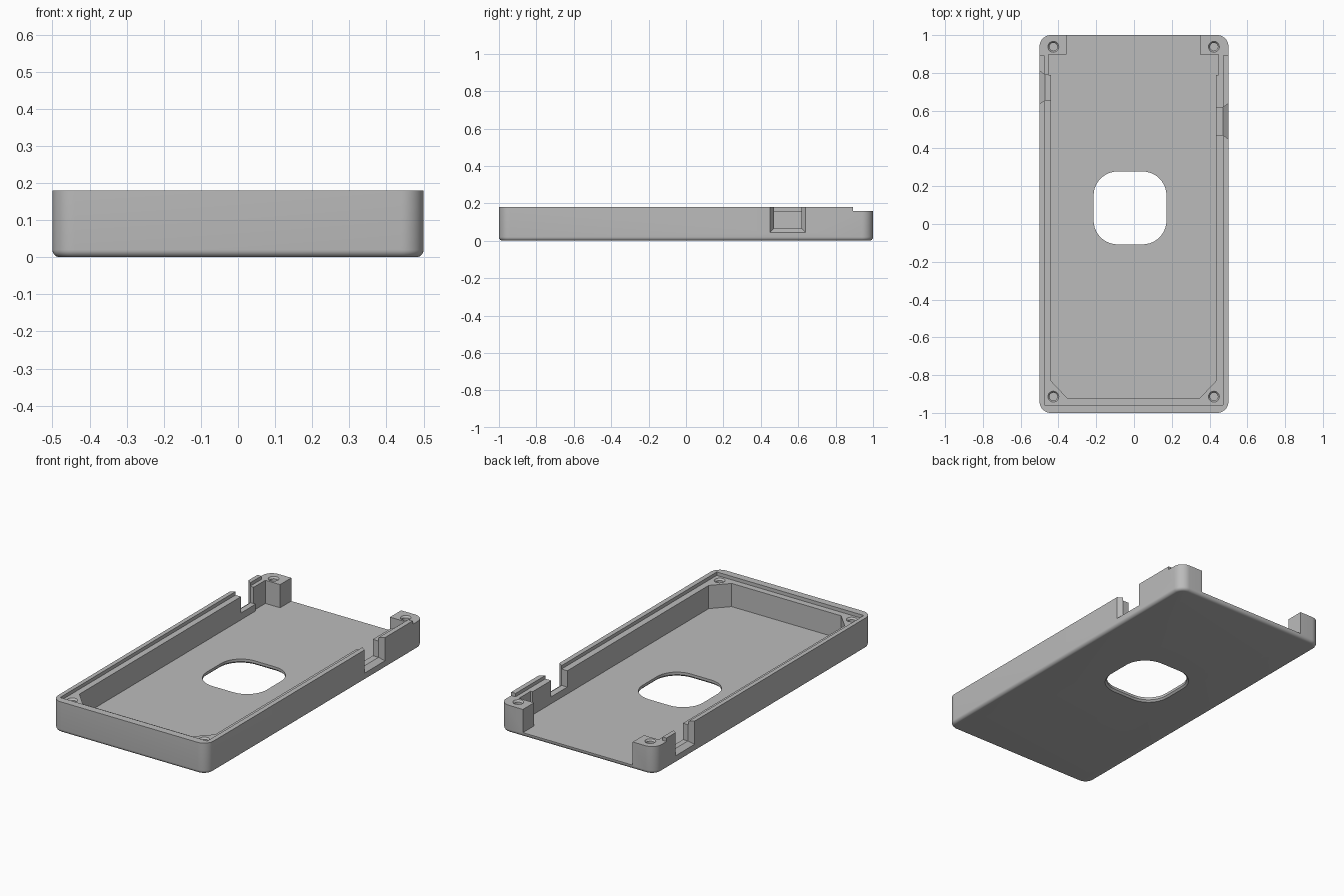
import bpy
import bmesh
from math import sin, cos, pi, radians

if "Cube" in bpy.data.objects:
    bpy.data.objects.remove(bpy.data.objects["Cube"], do_unlink=True)

grey = bpy.data.materials.new("matte grey")
grey.use_nodes = True
colour = (0.5, 0.5, 0.5, 1)
grey.diffuse_color = colour
grey.node_tree.nodes["Principled BSDF"].inputs["Base Color"].default_value = colour


def loft(name, rings):
    """Closed solid through a list of rings with equal point counts."""
    bm = bmesh.new()
    loops = [[bm.verts.new(p) for p in ring] for ring in rings]
    n = len(loops[0])
    for a, b in zip(loops, loops[1:]):
        for i in range(n):
            j = (i + 1) % n
            bm.faces.new((a[i], a[j], b[j], b[i]))
    bm.faces.new(loops[0][::-1])
    bm.faces.new(loops[-1])
    bmesh.ops.recalc_face_normals(bm, faces=bm.faces[:])
    mesh = bpy.data.meshes.new(name)
    bm.to_mesh(mesh)
    bm.free()
    mesh.materials.append(grey)
    obj = bpy.data.objects.new(name, mesh)
    bpy.context.collection.objects.link(obj)
    return obj


def rounded(cx, cy, hx, hy, r, z, seg=10):
    """Rounded rectangle ring at height z."""
    pts = []
    for k, (sx, sy) in enumerate(((1, 1), (-1, 1), (-1, -1), (1, -1))):
        for i in range(seg + 1):
            a = (k + i / seg) * pi / 2
            pts.append((cx + sx * (hx - r) + r * cos(a),
                        cy + sy * (hy - r) + r * sin(a), z))
    return pts


def circle(cx, cy, r, z, n=24):
    return [(cx + r * cos(2 * pi * i / n), cy + r * sin(2 * pi * i / n), z)
            for i in range(n)]


def box(name, x0, x1, y0, y1, z0, z1):
    return loft(name, [[(x0, y0, z), (x1, y0, z), (x1, y1, z), (x0, y1, z)]
                       for z in (z0, z1)])


# Outer shell with rounded bottom edge
height, ledge, floor, fillet, corner = 0.18, 0.16, 0.025, 0.02, 0.06
rings = []
for i in range(7):
    a = i / 6 * pi / 2
    d = fillet * (1 - sin(a))
    rings.append(rounded(0, 0, 0.5 - d, 1 - d, corner - d, fillet * (1 - cos(a))))
rings.append(rounded(0, 0, 0.5, 1, corner, height))
case = loft("case_tray", rings)

cutters = []

# Main cavity, open at the back between the corner posts
plan = [(-0.44, -0.83), (-0.355, -0.92), (0.35, -0.92), (0.435, -0.83),
        (0.435, 0.79), (0.447, 0.79), (0.447, 0.897), (0.35, 0.897),
        (0.35, 1.1), (-0.357, 1.1), (-0.357, 0.897), (-0.452, 0.897),
        (-0.452, 0.79), (-0.44, 0.79)]
cutters.append(loft("cavity_cutter", [[(x, y, z) for x, y in plan]
                                      for z in (floor, 0.3)]))

# Stepped ledge inside the rim, and the lowered back end
cutters.append(box("ledge_cutter", -0.475, 0.472, -0.957, 1.1, ledge, 0.3))
cutters.append(box("back_step_cutter", -0.6, 0.6, 0.893, 1.15, ledge, 0.31))

# Floor window with a chamfered underside
cutters.append(loft("window_cutter", [
    rounded(-0.021, 0.085, 0.193 + d, 0.193 + d, 0.127 + d, z)
    for d, z in ((0.02, -0.01), (0, 0.01), (0, 0.1))]))

# Flared side port notches
for name, side, y0, y1 in (("left_port_cutter", 1, 0.47, 0.618),
                           ("right_port_cutter", -1, 0.656, 0.79)):
    flare = []
    for x, d in ((0.42, 0), (0.472, 0), (0.528, 0.04)):
        lo, hi, z = y0 - d, y1 + d, 0.065 - d
        flare.append([(side * x, lo, z), (side * x, hi, z),
                      (side * x, hi, 0.32), (side * x, lo, 0.32)])
    cutters.append(loft(name, flare))

# Countersunk screw holes
for x in (-0.427, 0.423):
    for y in (-0.914, 0.938):
        cutters.append(loft("screw_cutter", [
            circle(x, y, r, z) for r, z in ((0.021, 0.05), (0.021, ledge - 0.01),
                                            (0.029, ledge), (0.029, 0.3))]))

# Apply the cuts and drop the cutters
bpy.ops.object.select_all(action="DESELECT")
bpy.context.view_layer.objects.active = case
case.select_set(True)
for cutter in cutters:
    mod = case.modifiers.new("cut", "BOOLEAN")
    mod.operation = "DIFFERENCE"
    mod.solver = "EXACT"
    mod.object = cutter
    bpy.ops.object.modifier_apply(modifier=mod.name)
    bpy.data.objects.remove(cutter, do_unlink=True)

bpy.ops.object.shade_smooth_by_angle(angle=radians(30))
